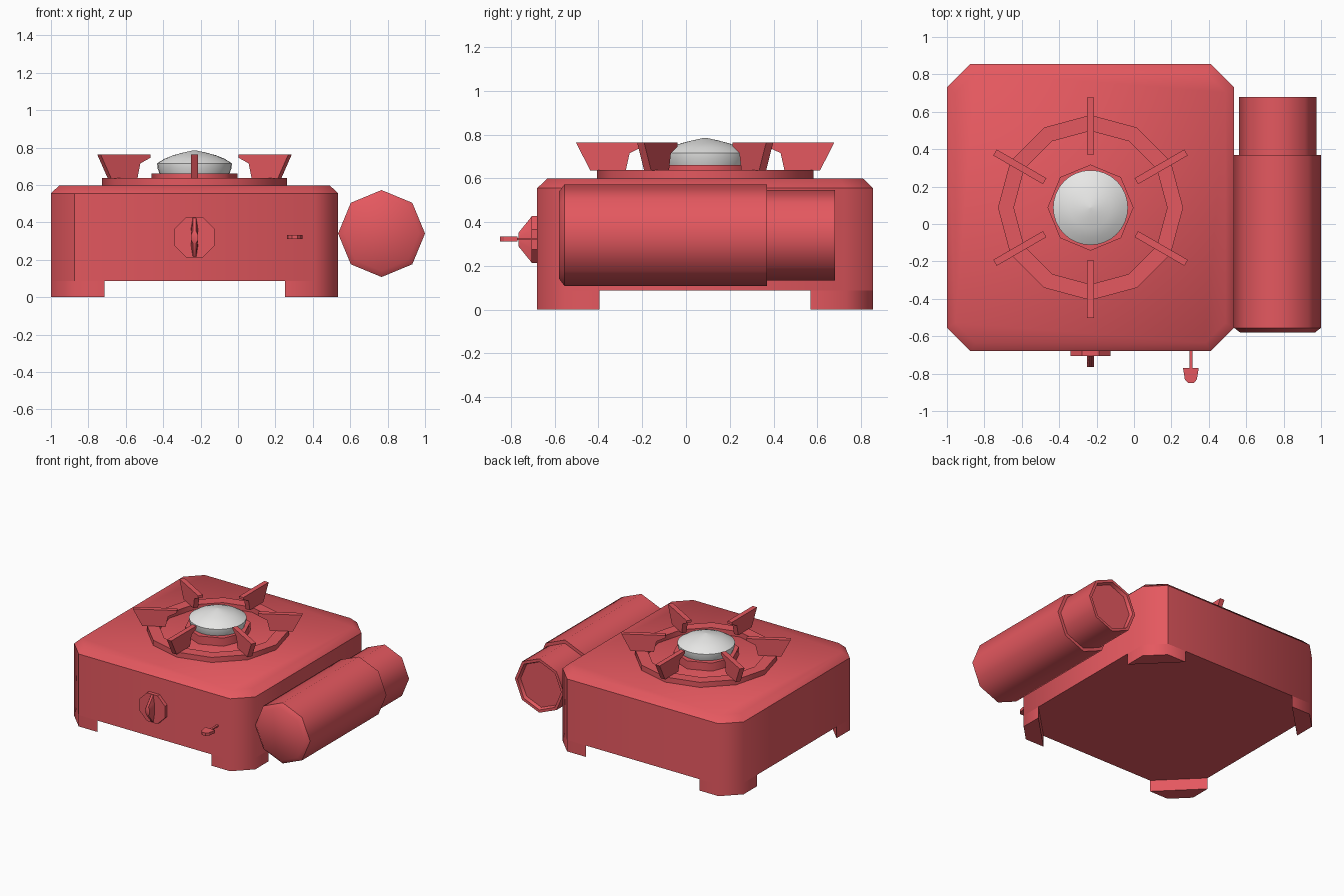
import bpy, bmesh, math
from mathutils import Matrix, Vector

if "Cube" in bpy.data.objects:
    bpy.data.objects.remove(bpy.data.objects["Cube"])


def material(name, rgb):
    m = bpy.data.materials.new(name)
    m.diffuse_color = (*rgb, 1)
    m.use_nodes = True
    m.node_tree.nodes["Principled BSDF"].inputs["Base Color"].default_value = m.diffuse_color
    return m


RED = material("red enamel", (0.78, 0.098, 0.115))
WHITE = material("pale metal", (0.8, 0.8, 0.79))
CX, CY = -0.2325, 0.0875        # stove centre
HALF, CUT = 0.7675, 0.125       # half width and corner cut


def finish(bm, name, mat=RED, angle=40, sharp=None):
    """Smooth shading with edges sharper than the angle kept crisp."""
    bmesh.ops.recalc_face_normals(bm, faces=bm.faces)
    for f in bm.faces:
        f.smooth = True
    for e in bm.edges:
        split = e.calc_face_angle(math.pi) > math.radians(angle)
        e.smooth = not (split or (sharp is not None and sharp(e)))
    me = bpy.data.meshes.new(name)
    bm.to_mesh(me)
    bm.free()
    me.materials.append(mat)
    ob = bpy.data.objects.new(name, me)
    bpy.context.collection.objects.link(ob)
    return ob


def loft(rings, closed=False):
    """Skin a stack of equal-length rings; cap the ends unless closed."""
    bm = bmesh.new()
    vs = [[bm.verts.new(p) for p in r] for r in rings]
    n = len(vs[0])
    pairs = list(zip(vs, vs[1:])) + ([(vs[-1], vs[0])] if closed else [])
    for a, b in pairs:
        for i in range(n):
            j = (i + 1) % n
            bm.faces.new((a[i], a[j], b[j], b[i]))
    if not closed:
        bm.faces.new(vs[0][::-1])
        bm.faces.new(vs[-1])
    return bm


def lathe(profile, n, centre, axis="Z", phase=0.0, closed=False):
    """Rings of (radius, position along axis) around the centre."""
    rings = []
    for r, h in profile:
        ring = []
        for i in range(n):
            a = phase + math.tau * i / n
            u, v = r * math.cos(a), r * math.sin(a)
            p = (u, v, h) if axis == "Z" else (u, h, v)
            ring.append(Vector(p) + Vector(centre))
        rings.append(ring)
    return loft(rings, closed)


def prism(points, thick, matrix):
    """Flat outline in local XY, extruded evenly about local Z."""
    rings = [[matrix @ Vector((x, y, s * thick / 2)) for x, y in points]
             for s in (-1, 1)]
    return loft(rings)


def cut_square(h, c, z):
    pts = [(h, -h + c), (h, h - c), (h - c, h), (-h + c, h),
           (-h, h - c), (-h, -h + c), (-h + c, -h), (h - c, -h)]
    return [(x + CX, y + CY, z) for x, y in pts]


# Housing: cut-corner box with a bevelled top
def housing_edge(e):
    a, b = (v.co for v in e.verts)
    if abs(a.z - b.z) < 1e-4:
        return abs(a.z - 0.555) < 1e-3
    m = (a + b) / 2
    corner = HALF - CUT
    # the two side seams, at front left and back right
    return m.z < 0.5 and any(
        abs(m.x - CX - s * corner) < 1e-3 and abs(m.y - CY - s * HALF) < 1e-3
        for s in (-1, 1))


finish(loft([cut_square(HALF, CUT, 0.087), cut_square(HALF, CUT, 0.555),
             cut_square(HALF - 0.045, 0.107, 0.598)]),
       "housing", angle=62, sharp=housing_edge)

# Feet: one trapezoid under each corner
foot = [(0.285, 0), (CUT, 0), (0, CUT), (0, 0.285)]
for sx, sy, label in ((-1, -1, "front_left"), (1, -1, "front_right"),
                      (-1, 1, "back_left"), (1, 1, "back_right")):
    pts = [(CX + sx * (HALF - x), CY + sy * (HALF - y)) for x, y in foot]
    finish(prism(pts, 0.087, Matrix.Translation((0, 0, 0.0435))),
           label + "_foot", angle=50)

# Raised ring around the burner
finish(lathe([(0.41, 0.595), (0.495, 0.595), (0.495, 0.637), (0.41, 0.637)],
             12, (CX, CY, 0), closed=True), "burner_ring")

# Burner base and pale cap
finish(lathe([(0.23, 0.595), (0.23, 0.66)], 8, (CX, CY, 0)),
       "burner_base", angle=50)
finish(lathe([(0.185, 0.655), (0.198, 0.69), (0.2, 0.715), (0.16, 0.74),
              (0.11, 0.76), (0.055, 0.774), (0.004, 0.785)],
             32, (CX, CY, 0)), "burner_cap", WHITE, 60)

# Six pan supports radiating from the burner
arm = [(0.283, 0.763), (0.283, 0.745), (0.345, 0.715), (0.363, 0.635),
       (0.525, 0.635), (0.59, 0.763)]
for i in range(6):
    m = (Matrix.Translation((CX, CY, 0))
         @ Matrix.Rotation(math.radians(30 + 60 * i), 4, "Z")
         @ Matrix.Rotation(math.pi / 2, 4, "X"))
    finish(prism(arm, 0.037, m), f"pan_support_{i + 1}", angle=20)

# Control knob: octagonal plate with a tapered grip
KZ = 0.32
finish(lathe([(0.117, -0.67), (0.117, -0.707)], 8, (CX, 0, KZ), "Y",
             math.pi / 8), "knob_plate")


def grip_ring(y, h):
    pts = [(0.009, -h), (0.019, -h * 0.4), (0.019, h * 0.4), (0.009, h),
           (-0.009, h), (-0.019, h * 0.4), (-0.019, -h * 0.4), (-0.009, -h)]
    return [(CX + x, y, KZ + z) for x, z in pts]


finish(loft([grip_ring(-0.705, 0.106), grip_ring(-0.765, 0.032)]), "knob_grip")

# Release lever: thin stem and flat tab
LX, LZ = 0.304, 0.322
at = Matrix.Translation((LX, 0, LZ))
finish(prism([(-0.008, -0.78), (0.008, -0.78), (0.008, -0.67),
              (-0.008, -0.67)], 0.01, at), "lever_stem")
finish(prism([(-0.042, -0.77), (-0.032, -0.832), (-0.015, -0.85),
              (0.015, -0.85), (0.032, -0.832), (0.042, -0.77)], 0.022, at),
       "lever_tab", angle=20)

# Gas canister: octagonal, bevelled front, narrower back with a dished end
finish(lathe([(0.2, -0.58), (0.2325, -0.555), (0.2325, 0.37), (0.207, 0.37),
              (0.207, 0.68), (0.185, 0.68), (0.175, 0.655)],
             8, (0.7675, 0, 0.34), "Y"), "gas_canister", angle=47)
